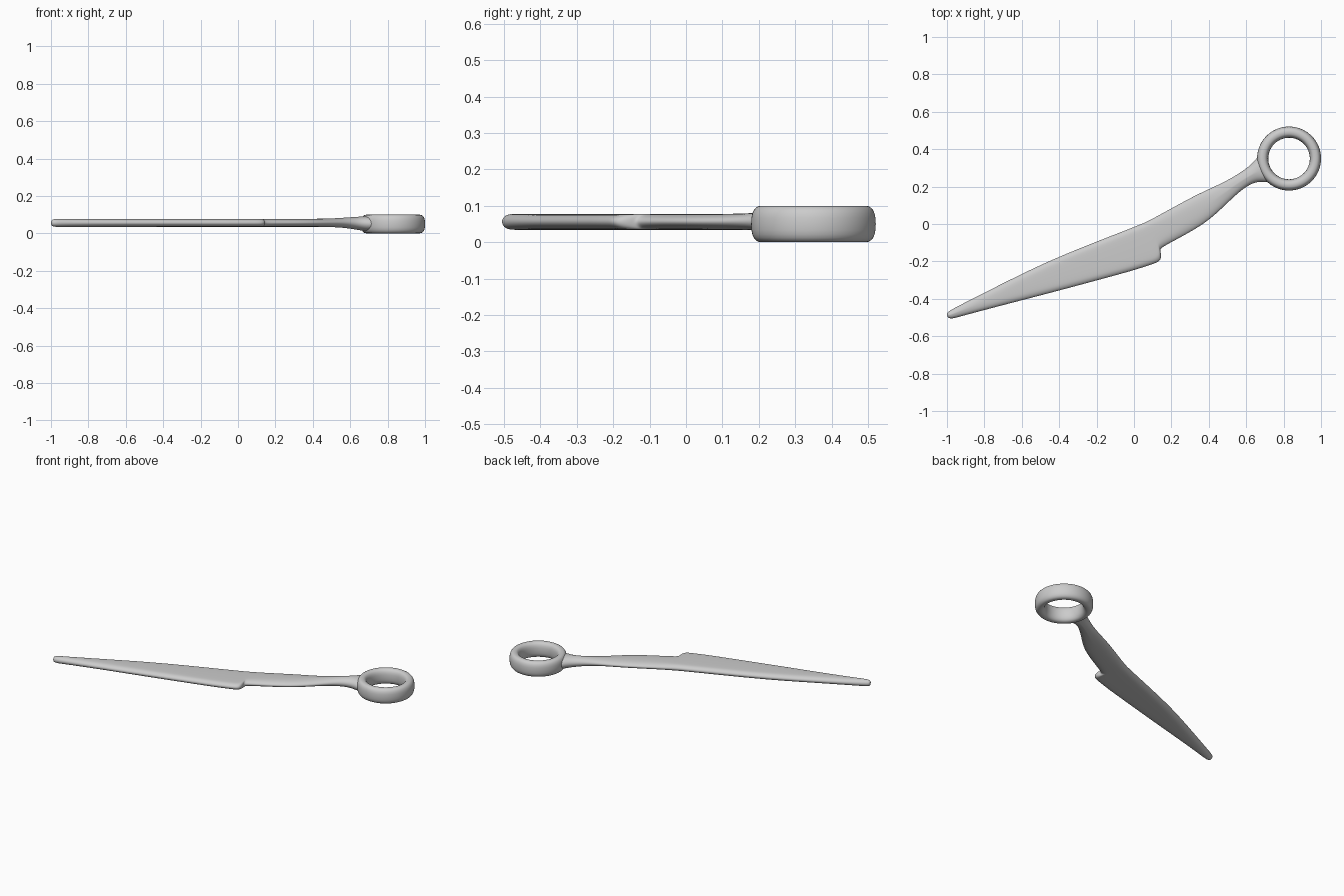
import bpy, bmesh, math
from mathutils import Vector

if "Cube" in bpy.data.objects:
    bpy.data.objects.remove(bpy.data.objects["Cube"])


def finish(name, bm, levels):
    bmesh.ops.recalc_face_normals(bm, faces=bm.faces)
    for f in bm.faces:
        f.smooth = True
    me = bpy.data.meshes.new(name)
    bm.to_mesh(me)
    bm.free()
    ob = bpy.data.objects.new(name, me)
    bpy.context.collection.objects.link(ob)
    if levels:
        mod = ob.modifiers.new("smooth", 'SUBSURF')
        mod.levels = mod.render_levels = levels
    return ob


def bridge(bm, a, b):
    n = len(a)
    for i in range(n):
        bm.faces.new((a[i], a[(i + 1) % n], b[(i + 1) % n], b[i]))


def section(bm, lower, upper, half, edge, zc):
    """Flat bar section with rounded long edges, from lower to upper outline point."""
    lo, up = Vector(lower), Vector(upper)
    w = (up - lo).length
    d = (up - lo) / w
    e = min(edge, w * 0.48)
    pts = []
    for side in (1, -1):
        for k in range(7):
            a = side * math.pi / 2 - math.pi * k / 6
            c, s = abs(math.cos(a)), math.sin(a)
            t = w - e + e * c if side == 1 else e - e * c
            pts.append((t, half * s))
    return [bm.verts.new((*(lo + d * t), zc + z)) for t, z in pts]


# Blade, handle and neck: lower point, upper point, half thickness, edge width, mid height
H = 0.022
stations = [
    ((-0.997, -0.500), (-1.003, -0.476), 0.014, 0.02, 0.056),
    ((-0.978, -0.510), (-0.988, -0.464), H, 0.03, 0.056),
    ((-0.92, -0.493), (-0.94, -0.437), H, 0.03, 0.056),
    ((-0.70, -0.435), (-0.74, -0.335), H, 0.04, 0.056),
    ((-0.42, -0.363), (-0.48, -0.205), H, 0.04, 0.056),
    ((-0.14, -0.287), (-0.22, -0.100), H, 0.04, 0.056),
    ((0.00, -0.249), (-0.07, -0.042), H, 0.04, 0.056),
    ((0.09, -0.219), (0.00, -0.014), H, 0.04, 0.056),
    ((0.138, -0.203), (0.035, 0.000), H, 0.04, 0.056),
    ((0.147, -0.178), (0.055, 0.008), H, 0.04, 0.056),
    ((0.143, -0.150), (0.075, 0.018), H, 0.04, 0.056),
    ((0.138, -0.135), (0.10, 0.031), H, 0.045, 0.056),
    ((0.17, -0.115), (0.13, 0.047), H, 0.05, 0.056),
    ((0.26, -0.068), (0.21, 0.092), H, 0.06, 0.056),
    ((0.385, 0.003), (0.33, 0.157), H, 0.06, 0.056),
    ((0.475, 0.085), (0.42, 0.198), H, 0.06, 0.056),
    ((0.555, 0.164), (0.51, 0.240), 0.024, 0.06, 0.057),
    ((0.615, 0.208), (0.58, 0.284), 0.030, 0.06, 0.056),
    ((0.665, 0.227), (0.630, 0.322), 0.036, 0.06, 0.053),
    ((0.715, 0.218), (0.663, 0.368), 0.041, 0.06, 0.051),
    ((0.749, 0.235), (0.690, 0.362), 0.030, 0.05, 0.050),
]
bm = bmesh.new()
rings = [section(bm, *s) for s in stations]
for a, b in zip(rings, rings[1:]):
    bridge(bm, a, b)
bm.faces.new(rings[0])
bm.faces.new(rings[-1])
finish("blade_and_handle", bm, 2)

# Finger ring: rounded-rectangle section swept round a circle
bm = bmesh.new()
CX, CY, R, SEG, N = 0.829, 0.35, 0.141, 72, 24
loops = []
for i in range(SEG):
    a = 2 * math.pi * i / SEG
    loop = []
    for k in range(N):
        b = 2 * math.pi * k / N
        c, s = math.cos(b), math.sin(b)
        r = R + 0.030 * math.copysign(abs(c) ** 0.8, c)
        z = 0.05 + 0.05 * math.copysign(abs(s) ** 0.8, s)
        loop.append(bm.verts.new((CX + r * math.cos(a), CY + r * math.sin(a), z)))
    loops.append(loop)
for i in range(SEG):
    bridge(bm, loops[i], loops[(i + 1) % SEG])
finish("finger_ring", bm, 0)
